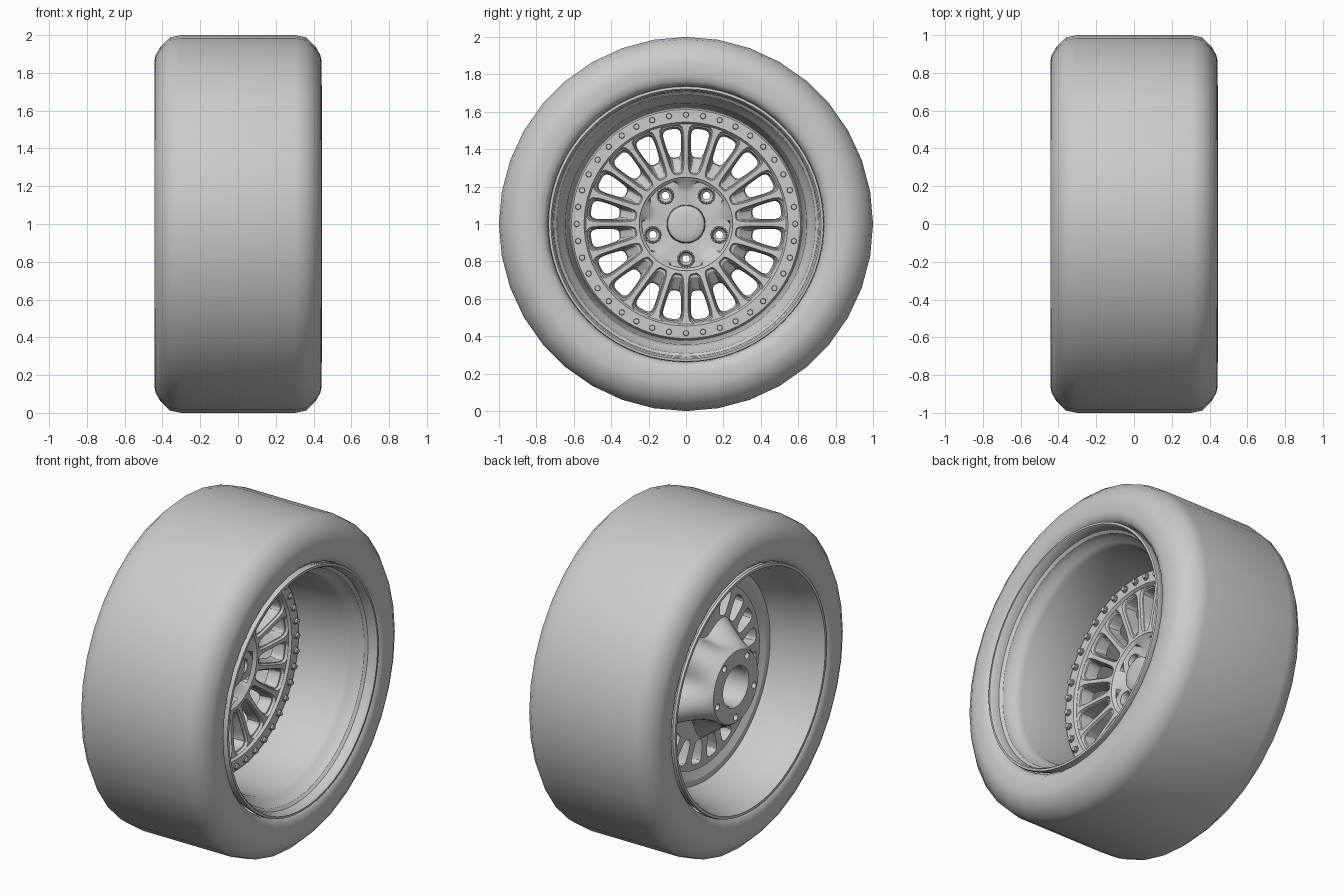
import bpy, bmesh, math
from math import sin, cos, pi, radians

if "Cube" in bpy.data.objects:
    bpy.data.objects.remove(bpy.data.objects["Cube"])


def finish(name, bm, angle=35):
    bmesh.ops.remove_doubles(bm, verts=bm.verts, dist=0.0004)
    bmesh.ops.recalc_face_normals(bm, faces=bm.faces)
    me = bpy.data.meshes.new(name)
    bm.to_mesh(me)
    bm.free()
    ob = bpy.data.objects.new(name, me)
    bpy.context.collection.objects.link(ob)
    bpy.ops.object.select_all(action='DESELECT')
    ob.select_set(True)
    bpy.context.view_layer.objects.active = ob
    bpy.ops.object.shade_smooth_by_angle(angle=radians(angle))
    return ob


def add_lathe(bm, profile, seg, closed=False, centre=(0, 1), mod=None):
    """Spin an (x, radius) profile round an axis parallel to x."""
    rings = []
    for x, r in profile:
        ring = []
        for i in range(seg):
            a = 2 * pi * i / seg
            rr = mod(x, r, a) if mod else r
            ring.append(bm.verts.new((x, centre[0] + rr * sin(a), centre[1] + rr * cos(a))))
        rings.append(ring)
    pairs = list(zip(rings, rings[1:]))
    if closed:
        pairs.append((rings[-1], rings[0]))
    for p, q in pairs:
        for i in range(seg):
            j = (i + 1) % seg
            bm.faces.new((p[i], p[j], q[j], q[i]))


def lathe(name, profile, seg, angle=35, **kw):
    bm = bmesh.new()
    add_lathe(bm, profile, seg, **kw)
    return finish(name, bm, angle)


def polar(r, a):
    return (r * sin(a), 1 + r * cos(a))


# Tyre: smooth slick carcass with tucked-in beads
half = [(0.30, 1.0), (0.36, 0.988), (0.41, 0.94), (0.436, 0.895), (0.443, 0.86),
        (0.443, 0.80), (0.435, 0.765), (0.41, 0.742), (0.37, 0.735)]
lathe("tyre", [(-x, r) for x, r in reversed(half)] + half, 36, angle=50)

# Rim barrel: stepped deep lip in front, plain barrel behind
lathe("rim_barrel", [
    (0.43, 0.738), (0.443, 0.735), (0.445, 0.722), (0.435, 0.714), (0.39, 0.708),
    (0.375, 0.692), (0.34, 0.685), (0.315, 0.66), (0.28, 0.645), (-0.02, 0.622),
    (-0.14, 0.635), (-0.16, 0.65), (-0.34, 0.685), (-0.38, 0.70), (-0.425, 0.715),
    (-0.443, 0.722), (-0.443, 0.738), (-0.43, 0.742), (-0.40, 0.73), (-0.33, 0.71),
    (-0.15, 0.675), (0.28, 0.67), (0.33, 0.71), (0.40, 0.73)], 72, closed=True)

# Bolted flange ring around the spokes
lathe("flange_ring", [
    (-0.03, 0.535), (-0.015, 0.545), (-0.015, 0.612), (-0.026, 0.62), (-0.03, 0.635),
    (-0.13, 0.64), (-0.13, 0.60), (-0.10, 0.54)], 80, closed=True, angle=25)

# Flange bolts
bm = bmesh.new()
for i in range(40):
    add_lathe(bm, [(-0.02, 0.021), (-0.008, 0.021), (-0.008, 0.016), (0.006, 0.014),
                   (0.008, 0.0)], 8, centre=polar(0.584, 2 * pi * i / 40))
finish("flange_bolts", bm, 25)

# Spoke wheel: twenty cells, each with a tapered rounded window
N, SECTOR = 32, pi / 20
R0, R1 = 0.25, 0.545


def face_x(r):
    return -0.045 + 0.015 * (r - 0.26) / 0.285


def cell_loop(bm, mid, r_in, r_out, margin, depth, power):
    loop = []
    for k in range(N):
        t = 2 * pi * k / N
        c, s = cos(t), sin(t)
        if power:
            d = (abs(c) ** power + abs(s) ** power) ** (1 / power)
        else:
            d = max(abs(c), abs(s))
        u, v = c / d, s / d
        r = (r_in + r_out) / 2 + u * (r_out - r_in) / 2
        a = mid + v * (SECTOR - margin / r)
        y, z = polar(r, a)
        loop.append(bm.verts.new((face_x(r) - depth, y, z)))
    return loop


bm = bmesh.new()
for i in range(20):
    mid = SECTOR * (2 * i + 1)
    loops = [cell_loop(bm, mid, *args) for args in (
        (R0, R1, 0.0, 0.0, 0),              # front cell edge
        (0.268, 0.536, 0.011, 0.0, 5),      # raised window edge
        (0.275, 0.529, 0.017, 0.014, 5),    # step down
        (0.287, 0.522, 0.021, 0.016, 5),    # narrow ledge
        (0.355, 0.512, 0.026, 0.07, 4),     # sloped window wall
        (0.36, 0.512, 0.026, 0.09, 4),      # back opening
        (R0, R1, 0.0, 0.09, 0))]            # back cell edge
    for p, q in zip(loops, loops[1:]):
        for k in range(N):
            j = (k + 1) % N
            bm.faces.new((p[k], p[j], q[j], q[k]))
finish("spokes", bm, 30)


# Hub: dished front, five-lobed flare behind, flat mounting pad with bore
def lobes(x, r, a):
    if r < 0.2 or x > -0.07:
        return r
    flare = max(0.0, min(1.0, (x + 0.34) / 0.2))
    return r + flare * (0.045 + 0.055 * cos(5 * (a - pi)))


hub = lathe("hub", [
    (-0.10, 0.0), (-0.10, 0.17), (-0.092, 0.20), (-0.065, 0.235), (-0.046, 0.258),
    (-0.06, 0.262), (-0.125, 0.265), (-0.18, 0.245), (-0.25, 0.23), (-0.325, 0.225),
    (-0.34, 0.218), (-0.34, 0.125), (-0.33, 0.118), (-0.18, 0.115), (-0.18, 0.0)],
    80, mod=lobes)

# Stud holes: counterbored cutters, applied then removed
bm = bmesh.new()
studs = [polar(0.187, pi + 2 * pi * i / 5) for i in range(5)]
for c in studs:
    add_lathe(bm, [(0.1, 0.0), (0.1, 0.038), (-0.125, 0.038), (-0.14, 0.02),
                   (-0.5, 0.02), (-0.5, 0.0)], 20, centre=c)
cutter = finish("stud_cutter", bm)
cutter.hide_render = True
mod = hub.modifiers.new("studs", 'BOOLEAN')
mod.operation, mod.object, mod.solver = 'DIFFERENCE', cutter, 'EXACT'
bpy.ops.object.select_all(action='DESELECT')
hub.select_set(True)
bpy.context.view_layer.objects.active = hub
bpy.ops.object.modifier_apply(modifier=mod.name)
bpy.data.objects.remove(cutter)
bpy.ops.object.shade_smooth_by_angle(angle=radians(30))

# Raised collars round the stud holes
bm = bmesh.new()
for c in studs:
    add_lathe(bm, [(-0.11, 0.047), (-0.088, 0.045), (-0.085, 0.04), (-0.09, 0.036),
                   (-0.12, 0.034)], 24, closed=True, centre=c)
finish("stud_collars", bm)

# Centre cap
lathe("centre_cap", [(-0.11, 0.105), (-0.04, 0.103), (-0.022, 0.098), (-0.015, 0.088),
                     (-0.012, 0.05), (-0.011, 0.0)], 48)
